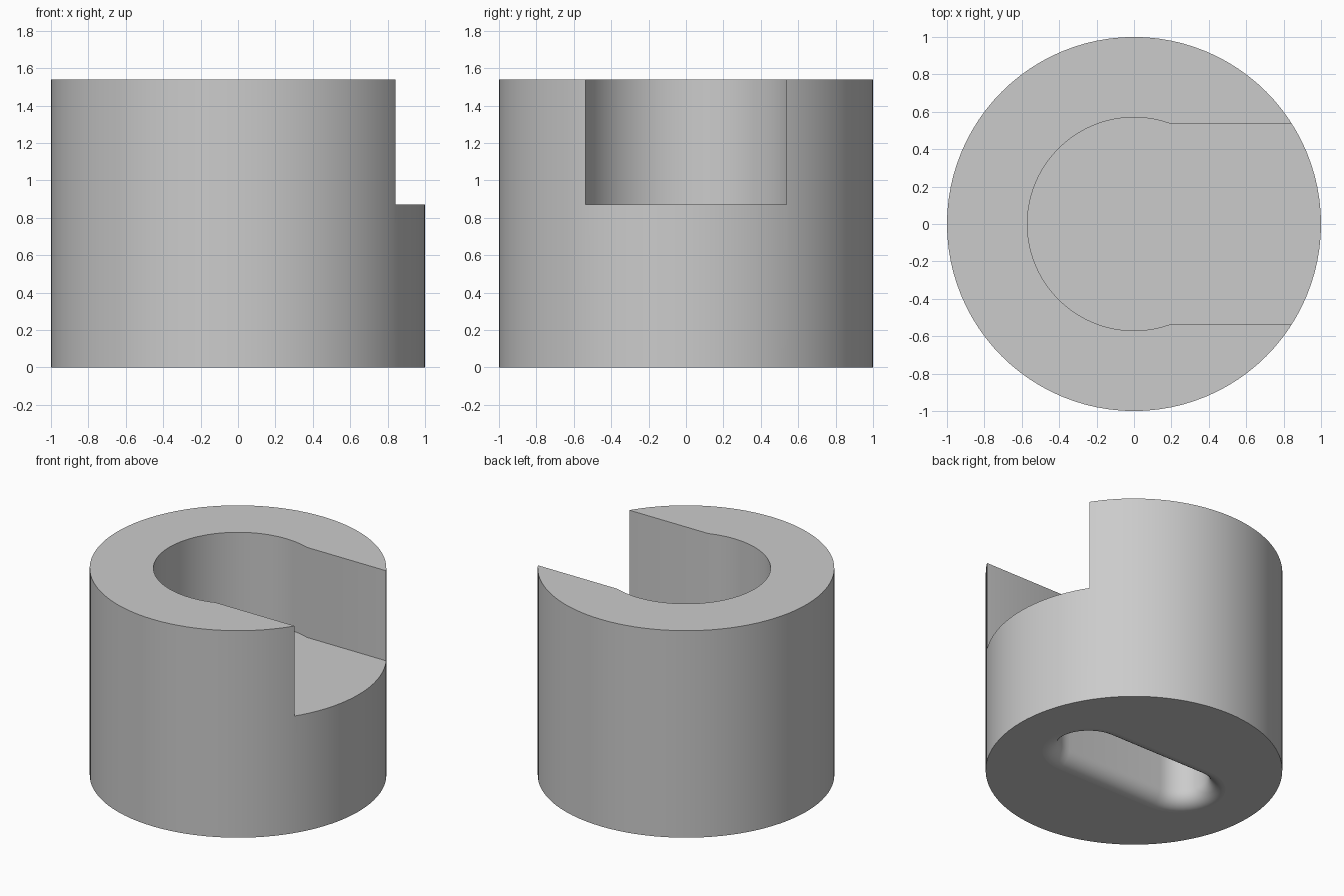
import bpy, bmesh, math

if "Cube" in bpy.data.objects:
    bpy.data.objects.remove(bpy.data.objects["Cube"])

HEIGHT, FLOOR = 1.54, 0.87          # overall height, level of the open recess
BORE, HALF_WIDTH = 0.57, 0.537      # recess radius, half width of its side opening
SLOT_A, SLOT_R, FILLET, DEPTH = 0.40, 0.20, 0.11, 0.50   # underside slot


def loft(name, rings):
    """Closed solid through equal-length rings of points, bottom to top."""
    bm = bmesh.new()
    loops = [[bm.verts.new(p) for p in ring] for ring in rings]
    n = len(loops[0])
    for lo, hi in zip(loops, loops[1:]):
        for i in range(n):
            j = (i + 1) % n
            bm.faces.new((lo[i], lo[j], hi[j], hi[i]))
    bm.faces.new(loops[0][::-1])
    bm.faces.new(loops[-1])
    bmesh.ops.recalc_face_normals(bm, faces=bm.faces[:])
    mesh = bpy.data.meshes.new(name)
    bm.to_mesh(mesh)
    bm.free()
    obj = bpy.data.objects.new(name, mesh)
    bpy.context.collection.objects.link(obj)
    return obj


def arc(cx, r, a0, a1, n):
    return [(cx + r * math.cos(a0 + (a1 - a0) * i / n),
             r * math.sin(a0 + (a1 - a0) * i / n)) for i in range(n + 1)]


def at(outline, z):
    return [(x, y, z) for x, y in outline]


def stadium(r):
    h = math.pi / 2
    return arc(SLOT_A, r, -h, h, 20) + arc(-SLOT_A, r, h, 3 * h, 20)


# Round body
circle = arc(0, 1, 0, 2 * math.pi, 96)[:-1]
body = loft("body", [at(circle, 0), at(circle, HEIGHT)])

# Recess open at the top and on the right side
a = math.asin(HALF_WIDTH / BORE)
keyhole = arc(0, BORE, a, 2 * math.pi - a, 72) + [(1.3, -HALF_WIDTH), (1.3, HALF_WIDTH)]
recess = loft("recess_cutter", [at(keyhole, FLOOR), at(keyhole, HEIGHT + 0.2)])

# Underside slot with a rounded lip
rings = [at(stadium(SLOT_R + FILLET), -0.1)]
for i in range(11):
    t = math.pi / 2 * i / 10
    rings.append(at(stadium(SLOT_R + FILLET * (1 - math.sin(t))), FILLET * (1 - math.cos(t))))
rings.append(at(stadium(SLOT_R), DEPTH))
slot = loft("slot_cutter", rings)

# Cut both hollows
bpy.context.view_layer.objects.active = body
body.select_set(True)
for cutter in (recess, slot):
    cutter.hide_render = True
    mod = body.modifiers.new("cut", 'BOOLEAN')
    mod.operation, mod.solver, mod.object = 'DIFFERENCE', 'EXACT', cutter
    bpy.ops.object.modifier_apply(modifier=mod.name)
    bpy.data.objects.remove(cutter, do_unlink=True)

# Smooth walls, flat horizontal faces
bpy.ops.object.shade_smooth_by_angle(angle=math.radians(30))
for face in body.data.polygons:
    if abs(face.normal.z) > 0.999:
        face.use_smooth = False

grey = bpy.data.materials.new("light grey")
grey.diffuse_color = (0.6, 0.6, 0.6, 1)
grey.use_nodes = True
grey.node_tree.nodes["Principled BSDF"].inputs["Base Color"].default_value = grey.diffuse_color
body.data.materials.clear()
body.data.materials.append(grey)
for face in body.data.polygons:
    face.material_index = 0
